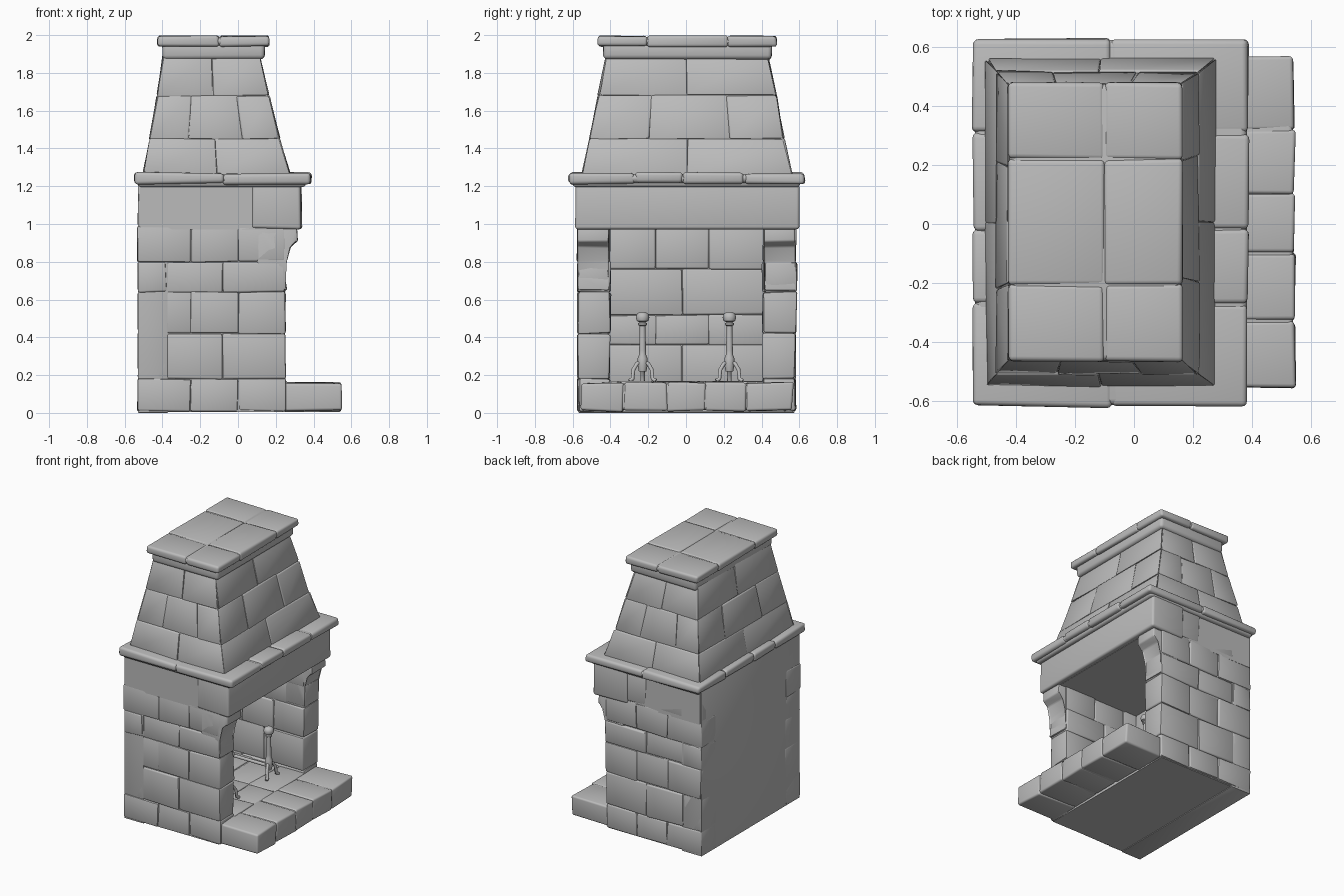
import bpy, bmesh, math, random
from mathutils import Vector

random.seed(7)
if "Cube" in bpy.data.objects:
    bpy.data.objects.remove(bpy.data.objects["Cube"])

stone = bpy.data.materials.new("grey stone")
stone.use_nodes = True
GREY = (0.5, 0.5, 0.5, 1)
stone.diffuse_color = GREY
stone.node_tree.nodes["Principled BSDF"].inputs["Base Color"].default_value = GREY


def finish(bm, name, angle=45):
    bmesh.ops.recalc_face_normals(bm, faces=bm.faces)
    mesh = bpy.data.meshes.new(name)
    bm.to_mesh(mesh)
    bm.free()
    obj = bpy.data.objects.new(name, mesh)
    bpy.context.collection.objects.link(obj)
    mesh.materials.append(stone)
    bpy.ops.object.select_all(action='DESELECT')
    obj.select_set(True)
    bpy.context.view_layer.objects.active = obj
    bpy.ops.object.shade_smooth_by_angle(angle=math.radians(angle))
    return obj


def prism(bm, bottom, top, jitter=0.006, bevel=0.01, segments=2):
    """Bevelled stone between two matching rings of points."""
    def wobble(p):
        return Vector(p) + Vector([random.uniform(-jitter, jitter) for _ in range(3)])
    low = [bm.verts.new(wobble(p)) for p in bottom]
    high = [bm.verts.new(wobble(p)) for p in top]
    n = len(low)
    faces = [bm.faces.new(low[::-1]), bm.faces.new(high)]
    for i in range(n):
        j = (i + 1) % n
        faces.append(bm.faces.new((low[i], low[j], high[j], high[i])))
    if bevel:
        edges = list({e for f in faces for e in f.edges})
        bmesh.ops.bevel(bm, geom=edges, offset=bevel, segments=segments,
                        profile=0.5, affect='EDGES')


def box(bm, x, y, z, **kw):
    ring = [(x[0], y[0]), (x[1], y[0]), (x[1], y[1]), (x[0], y[1])]
    prism(bm, [(*p, z[0]) for p in ring], [(*p, z[1]) for p in ring], **kw)


def spans(values):
    return list(zip(values, values[1:]))


def slab(name, xs, ys, z, bevel, jitter=0.006):
    """Grid of rounded stones over a slightly smaller solid core."""
    bm = bmesh.new()
    g = 0.005
    box(bm, (xs[0] + g, xs[-1] - g), (ys[0] + g, ys[-1] - g), (z[0] + g, z[1] - g),
        jitter=0, bevel=bevel, segments=3)
    for x in spans(xs):
        for y in spans(ys):
            box(bm, x, y, z, jitter=jitter, bevel=bevel * 0.8, segments=3)
    return finish(bm, name)


# Solid masonry core behind the stones
bm = bmesh.new()
box(bm, (-0.53, -0.37), (-0.57, 0.575), (0, 1.22), jitter=0, bevel=0.004)
box(bm, (-0.52, 0.235), (-0.56, 0.565), (0.005, 0.15), jitter=0, bevel=0)
box(bm, (-0.52, 0.30), (-0.575, 0.58), (0.97, 1.22), jitter=0, bevel=0)
for y in ((-0.562, -0.415), (0.42, 0.567)):
    box(bm, (-0.52, 0.235), y, (0.01, 1.2), jitter=0, bevel=0)
finish(bm, "masonry_core", 30)

# Side walls: alternating courses of squared stones
courses = spans([0.01, 0.18, 0.42, 0.64, 0.80, 0.99, 1.21])
joints = ([-0.53, -0.25, 0.0, 0.25], [-0.53, -0.38, -0.08, 0.25])
for name, y in (("right_wall", (-0.572, -0.402)), ("left_wall", (0.408, 0.58))):
    bm = bmesh.new()
    for i, z in enumerate(courses):
        for x in spans(joints[i % 2]):
            shift = random.uniform(-0.006, 0.006)
            box(bm, x, (y[0] + shift, y[1] + shift), z, jitter=0.005)
    finish(bm, name)

# Jamb corbels carrying the lintel
corbel = [(0.10, 0.99), (0.31, 0.99), (0.315, 0.91), (0.27, 0.88),
          (0.25, 0.80), (0.245, 0.72), (0.26, 0.65), (0.10, 0.65)]
for name, y in (("right_corbel", (-0.572, -0.41)), ("left_corbel", (0.415, 0.578))):
    bm = bmesh.new()
    prism(bm, [(x, y[0], z) for x, z in corbel], [(x, y[1], z) for x, z in corbel],
          jitter=0.003, bevel=0.008)
    finish(bm, name)

# Firebox back wall and floor
bm = bmesh.new()
for i, z in enumerate(spans([0.15, 0.36, 0.52, 0.76, 0.98])):
    for y in spans([-0.41, -0.16, 0.12, 0.415] if i % 2 else [-0.41, -0.02, 0.415]):
        box(bm, (-0.40, -0.355), y, z, jitter=0.004)
finish(bm, "firebox_back")
slab("firebox_floor", [-0.37, -0.16, 0.05, 0.26], [-0.41, -0.18, 0.06, 0.415],
     (0.10, 0.165), 0.01)

# Projecting hearth
slab("hearth", [0.235, 0.545], [-0.555, -0.33, -0.1, 0.1, 0.32, 0.565], (0.01, 0.16), 0.016)

# Lintel over the opening and moulded mantel shelf
slab("lintel", [0.07, 0.335], [-0.587, 0.595], (0.975, 1.215), 0.02)
bm = bmesh.new()
box(bm, (-0.53, 0.36), (-0.60, 0.605), (1.195, 1.24), jitter=0, bevel=0.02, segments=3)
finish(bm, "mantel_moulding")
slab("mantel_shelf", [-0.545, -0.08, 0.388], [-0.62, -0.27, -0.02, 0.31, 0.63],
     (1.213, 1.27), 0.022)

# Tapering hood: x min, x max, y min, y max at each height
levels = [(1.25, -0.505, 0.28, -0.555, 0.565), (1.45, -0.468, 0.222, -0.51, 0.52),
          (1.68, -0.43, 0.165, -0.465, 0.478), (1.90, -0.395, 0.112, -0.42, 0.43)]


def hood_ring(level, inset):
    z, x0, x1, y0, y1 = level
    a, b, c, d = x0 + inset, x1 - inset, y0 + inset, y1 - inset
    return [Vector(p) for p in ((a, c, z), (b, c, z), (b, d, z), (a, d, z))]


bm = bmesh.new()
for i, (low, high) in enumerate(spans(levels)):
    prism(bm, hood_ring(low, 0.007), hood_ring(high, 0.007), jitter=0, bevel=0)
    cuts = [0, 0.3, 0.72, 1] if i % 2 else [0, 0.5, 1]
    rings = [hood_ring(lv, s) for lv in (low, high) for s in (0, 0.09)]
    for k in range(4):
        for t in spans(cuts):
            def edge(ring, u):
                return ring[k].lerp(ring[(k + 1) % 4], u)
            lo, li, ho, hi = rings
            prism(bm, [edge(lo, t[0]), edge(lo, t[1]), edge(li, t[1]), edge(li, t[0])],
                  [edge(ho, t[0]), edge(ho, t[1]), edge(hi, t[1]), edge(hi, t[0])],
                  jitter=0.005, bevel=0.008)
finish(bm, "hood")

# Neck moulding and cap stones
bm = bmesh.new()
box(bm, (-0.40, 0.142), (-0.44, 0.455), (1.87, 1.96), jitter=0.003, bevel=0.022, segments=3)
finish(bm, "cap_neck")
slab("cap", [-0.427, -0.10, 0.165], [-0.468, -0.205, 0.22, 0.48], (1.94, 1.995), 0.02, 0.004)


# Andirons: turned post with ball, forked front legs and a back rail
def turned(bm, profile, cx, cy, sides=16):
    rings = []
    for r, z in profile:
        rings.append([bm.verts.new((cx + r * math.cos(math.tau * i / sides),
                                    cy + r * math.sin(math.tau * i / sides), z))
                      for i in range(sides)])
    for a, b in spans(rings):
        for i in range(sides):
            j = (i + 1) % sides
            bm.faces.new((a[i], a[j], b[j], b[i]))
    bm.faces.new(rings[0][::-1])
    bm.faces.new(rings[-1])


def rod(name, points, radius):
    curve = bpy.data.curves.new(name, 'CURVE')
    curve.dimensions = '3D'
    curve.bevel_depth = radius
    curve.bevel_resolution = 2
    curve.use_fill_caps = True
    spline = curve.splines.new('POLY')
    spline.points.add(len(points) - 1)
    for sp, p in zip(spline.points, points):
        sp.co = (*p, 1)
    curve.materials.append(stone)
    bpy.context.collection.objects.link(bpy.data.objects.new(name, curve))


post = [(0.02, 0.22), (0.026, 0.25), (0.026, 0.29), (0.018, 0.31), (0.018, 0.33),
        (0.015, 0.46), (0.023, 0.465), (0.023, 0.475), (0.015, 0.48), (0.03, 0.487),
        (0.036, 0.505), (0.03, 0.524), (0.016, 0.533)]
for side, y in (("right", -0.23), ("left", 0.23)):
    bm = bmesh.new()
    turned(bm, post, 0.09, y)
    finish(bm, side + "_andiron_post")
    for label, s in (("inner", -1), ("outer", 1)):
        rod(f"{side}_andiron_{label}_leg",
            [(0.09, y, 0.27), (0.10, y + s * 0.03, 0.26), (0.11, y + s * 0.048, 0.23),
             (0.115, y + s * 0.053, 0.18), (0.12, y + s * 0.07, 0.17)], 0.011)
    rod(side + "_andiron_rail", [(0.09, y, 0.245), (-0.22, y, 0.245), (-0.24, y, 0.235),
                                 (-0.25, y, 0.16)], 0.012)
